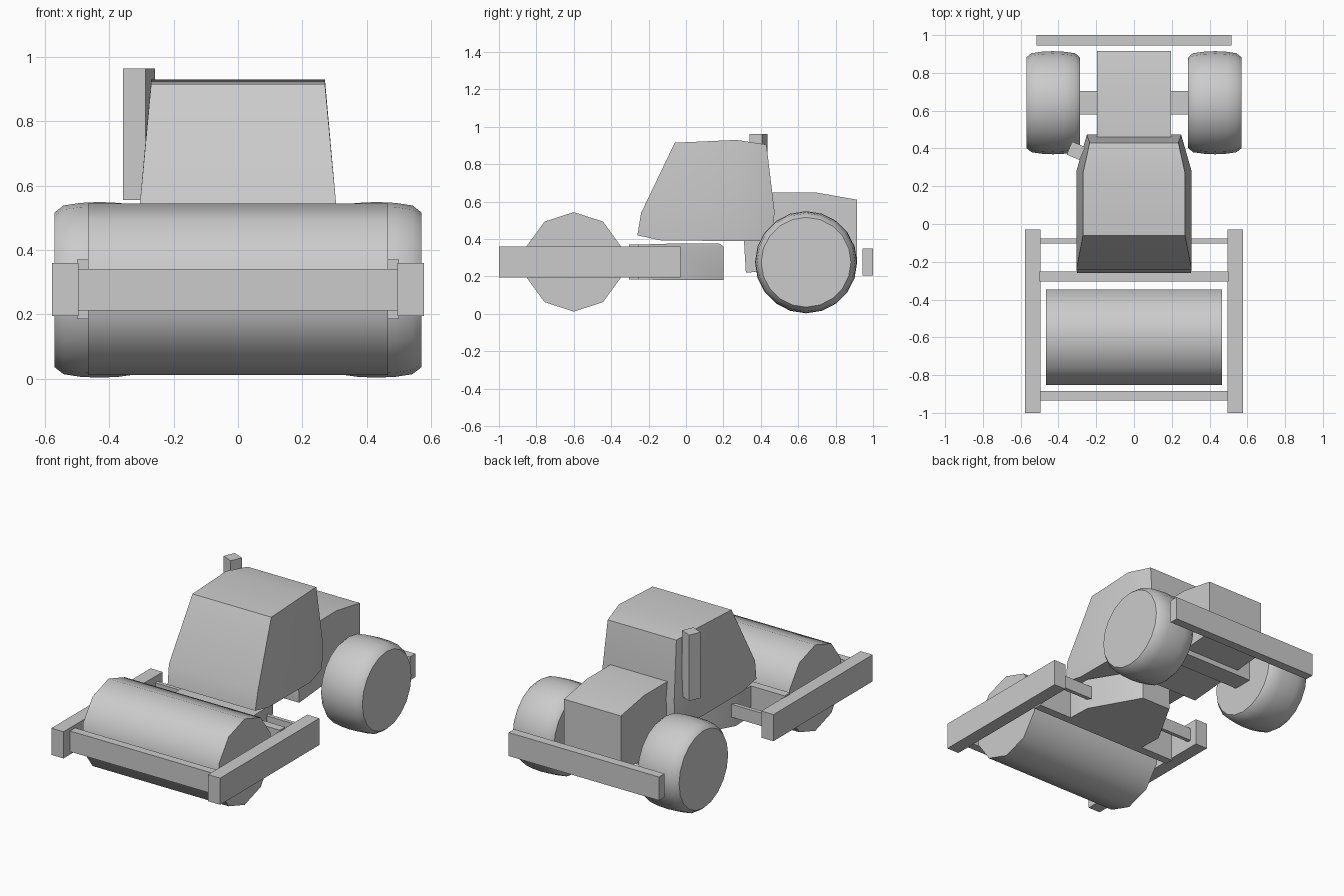
import bpy, bmesh, math
from mathutils import Matrix

if "Cube" in bpy.data.objects:
    bpy.data.objects.remove(bpy.data.objects["Cube"])


def finish(name, bm, angle=40):
    bmesh.ops.recalc_face_normals(bm, faces=bm.faces)
    me = bpy.data.meshes.new(name)
    bm.to_mesh(me)
    bm.free()
    ob = bpy.data.objects.new(name, me)
    bpy.context.collection.objects.link(ob)
    bpy.ops.object.select_all(action='DESELECT')
    bpy.context.view_layer.objects.active = ob
    ob.select_set(True)
    bpy.ops.object.shade_smooth_by_angle(angle=math.radians(angle))
    return ob


def box(name, x0, x1, y0, y1, z0, z1, turn=0):
    bm = bmesh.new()
    m = (Matrix.Translation(((x0 + x1) / 2, (y0 + y1) / 2, (z0 + z1) / 2))
         @ Matrix.Rotation(math.radians(turn), 4, 'Z')
         @ Matrix.Diagonal((x1 - x0, y1 - y0, z1 - z0, 1)))
    bmesh.ops.create_cube(bm, size=1, matrix=m)
    return finish(name, bm)


def hull(name, points):
    """Convex body from (half width, y, z) points mirrored in x."""
    bm = bmesh.new()
    for w, y, z in points:
        for s in (-1, 1):
            bm.verts.new((s * w, y, z))
    bmesh.ops.convex_hull(bm, input=bm.verts[:])
    bmesh.ops.dissolve_limit(bm, angle_limit=math.radians(2),
                             verts=bm.verts[:], edges=bm.edges[:])
    return finish(name, bm)


def lathe_x(name, profile, y, z, sides):
    """Revolve (x, radius) points about an x axis, with flat end caps."""
    bm = bmesh.new()
    rings = []
    for x, r in profile:
        rings.append([bm.verts.new((x, y + r * math.sin(2 * math.pi * i / sides),
                                    z + r * math.cos(2 * math.pi * i / sides)))
                      for i in range(sides)])
    for a, b in zip(rings, rings[1:]):
        for i in range(sides):
            j = (i + 1) % sides
            bm.faces.new((a[i], a[j], b[j], b[i]))
    bm.faces.new(rings[0])
    bm.faces.new(rings[-1])
    return finish(name, bm)


# Front roller drum
lathe_x("roller_drum", [(-0.466, 0.266), (0.466, 0.266)], -0.6, 0.278, 10)

# Roller frame: side rails and cross bars
for side, s in (("left", -1), ("right", 1)):
    xs = sorted((s * 0.495, s * 0.578))
    box(side + "_frame_rail", *xs, -1.0, -0.03, 0.195, 0.36)
box("front_cross_bar", -0.5, 0.5, -0.935, -0.885, 0.212, 0.34)
box("rear_cross_bar", -0.5, 0.5, -0.305, -0.252, 0.185, 0.37)
box("thin_cross_bar", -0.5, 0.5, -0.102, -0.078, 0.24, 0.32)

# Tapering hitch under the cab
hull("hitch", [(0.27, -0.26, 0.185), (0.27, -0.26, 0.37), (0.27, -0.1, 0.18),
               (0.27, -0.1, 0.375), (0.1, 0.18, 0.375), (0.1, 0.2, 0.36),
               (0.1, 0.2, 0.18)])

# Cab
hull("cab", [(0.3, -0.26, 0.42), (0.305, -0.24, 0.54), (0.27, -0.06, 0.915),
             (0.27, 0.27, 0.93), (0.235, 0.43, 0.905), (0.25, 0.473, 0.55),
             (0.25, 0.465, 0.39), (0.3, -0.13, 0.392), (0.305, 0.28, 0.54),
             (0.3, 0.28, 0.39)])

# Engine hood
hull("engine_hood", [(0.195, 0.31, 0.39), (0.195, 0.32, 0.22), (0.195, 0.45, 0.65),
                     (0.195, 0.69, 0.65), (0.195, 0.915, 0.61), (0.195, 0.915, 0.27)])

# Rear axle and wheels
box("rear_axle", -0.3, 0.3, 0.58, 0.705, 0.22, 0.34)
tyre = [(0.287, 0.24), (0.312, 0.262), (0.37, 0.27), (0.43, 0.273),
        (0.49, 0.27), (0.542, 0.262), (0.57, 0.24)]
for side, s in (("left", -1), ("right", 1)):
    lathe_x(side + "_rear_wheel", [(s * x, r) for x, r in tyre], 0.642, 0.276, 20)

# Rear bumper and exhaust
box("rear_bumper", -0.515, 0.515, 0.945, 1.0, 0.205, 0.35)
box("exhaust_pipe", -0.345, -0.27, 0.35, 0.425, 0.555, 0.963, turn=-23)
